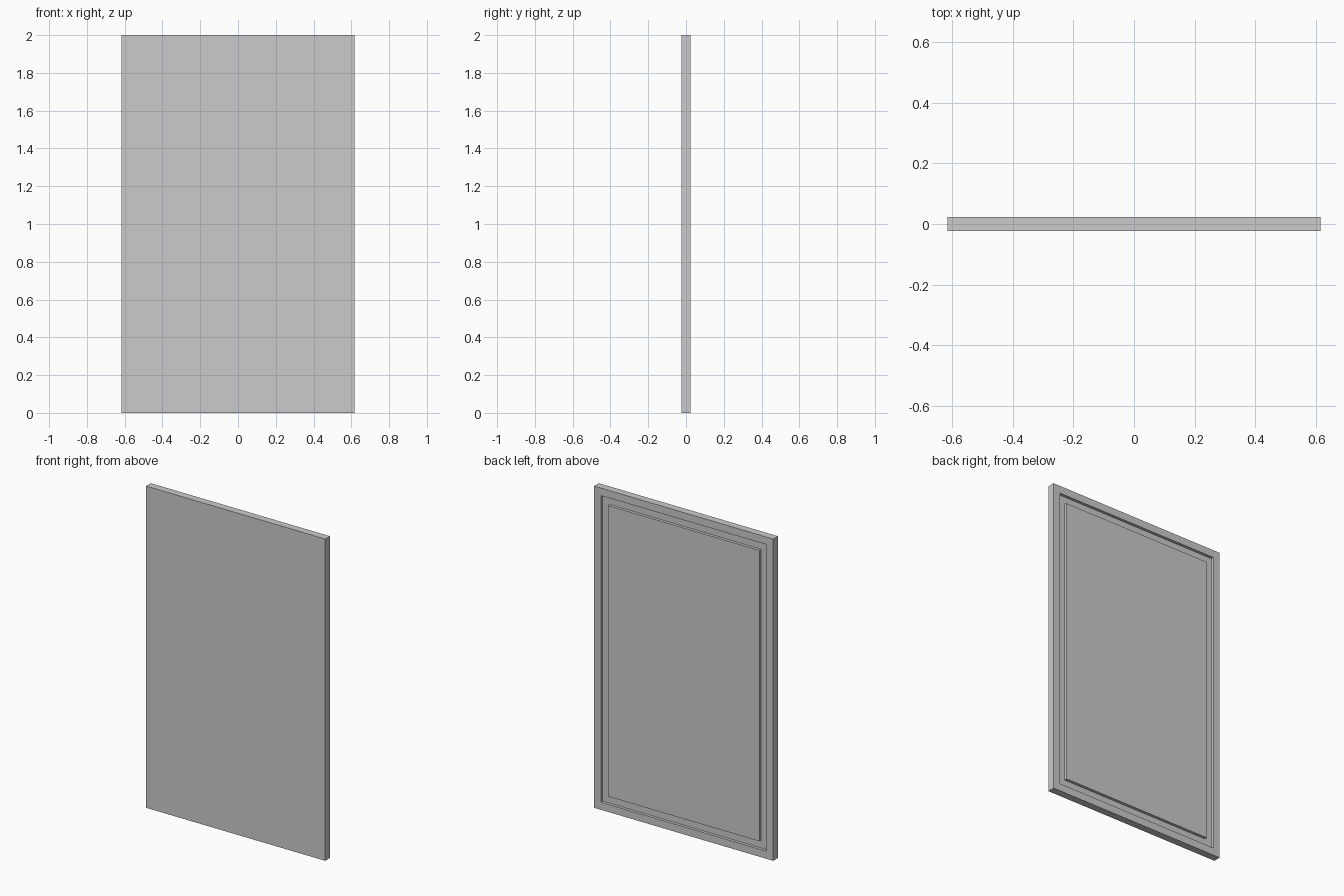
import bpy
import bmesh

if "Cube" in bpy.data.objects:
    bpy.data.objects.remove(bpy.data.objects["Cube"])

W, H, T = 1.232, 2.0, 0.046   # width, height, thickness
GROOVE_DEPTH = 0.018
FRAME, PANEL = 0.047, 0.096   # inset of the frame's inner edge and of the raised panel


def ring(bm, inset, y):
    """Rectangular loop of vertices, inset from the outline, at depth y."""
    x, lo, hi = W / 2 - inset, inset, H - inset
    return [bm.verts.new(p) for p in ((-x, y, lo), (x, y, lo), (x, y, hi), (-x, y, hi))]


bm = bmesh.new()
back, floor = T / 2, T / 2 - GROOVE_DEPTH

# Nested rings: plain front, outer edge, frame, groove, raised panel
steps = [(0, -T / 2), (0, back), (FRAME, back), (FRAME, floor), (PANEL, floor), (PANEL, back)]
rings = [ring(bm, inset, y) for inset, y in steps]

for a, b in zip(rings, rings[1:]):
    for i in range(4):
        j = (i + 1) % 4
        bm.faces.new((a[i], a[j], b[j], b[i]))
bm.faces.new(rings[0])
bm.faces.new(rings[-1])
bmesh.ops.recalc_face_normals(bm, faces=bm.faces)

mesh = bpy.data.meshes.new("door_panel")
bm.to_mesh(mesh)
bm.free()
bpy.context.collection.objects.link(bpy.data.objects.new("door_panel", mesh))
